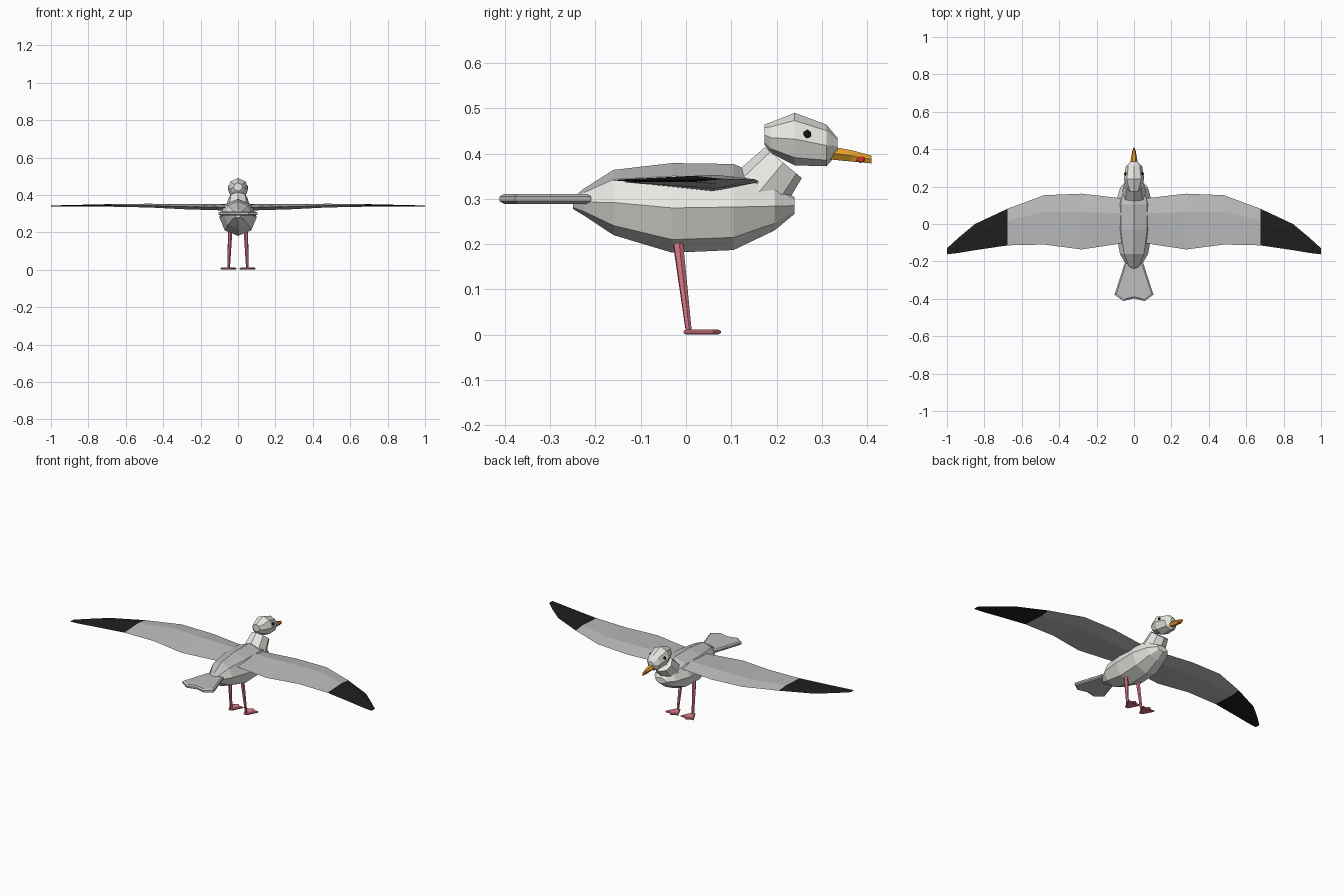
import bpy, bmesh, math
from mathutils import Vector

if "Cube" in bpy.data.objects:
    bpy.data.objects.remove(bpy.data.objects["Cube"])


def material(name, r, g, b):
    m = bpy.data.materials.new(name)
    m.diffuse_color = (r, g, b, 1)
    m.use_nodes = True
    m.node_tree.nodes["Principled BSDF"].inputs["Base Color"].default_value = m.diffuse_color
    return m


WHITE = material("white feathers", 0.83, 0.83, 0.79)
GREY = material("grey feathers", 0.50, 0.51, 0.52)
BLACK = material("black", 0.013, 0.013, 0.014)
ORANGE = material("orange beak", 0.88, 0.40, 0.03)
PINK = material("pink legs", 0.72, 0.20, 0.26)
RED = material("red spot", 0.75, 0.04, 0.03)


def finish(name, bm, mats, rule=None):
    bmesh.ops.recalc_face_normals(bm, faces=bm.faces)
    bm.normal_update()
    for f in bm.faces:
        f.smooth = False
        if rule and rule(f):
            f.material_index = 1
    me = bpy.data.meshes.new(name)
    bm.to_mesh(me)
    bm.free()
    for m in mats:
        me.materials.append(m)
    ob = bpy.data.objects.new(name, me)
    bpy.context.collection.objects.link(ob)
    return ob


def skin(name, rings, mats, rule=None):
    """Bridge equal-length rings of points and cap both ends."""
    bm = bmesh.new()
    vs = [[bm.verts.new(p) for p in ring] for ring in rings]
    n = len(vs[0])
    for a, b in zip(vs, vs[1:]):
        for i in range(n):
            bm.faces.new((a[i], a[(i + 1) % n], b[(i + 1) % n], b[i]))
    bm.faces.new(vs[0])
    bm.faces.new(vs[-1])
    return finish(name, bm, mats, rule)


def oval(y, cz, rx, rz, n=8):
    return [(rx * math.cos(math.tau * i / n), y, cz + rz * math.sin(math.tau * i / n))
            for i in range(n)]


def tube(name, p, q, r1, r2, n, mat):
    p, q = Vector(p), Vector(q)
    rot = (q - p).to_track_quat('Z', 'X')
    rings = [[c + rot @ Vector((r * math.cos(math.tau * i / n), r * math.sin(math.tau * i / n), 0))
              for i in range(n)] for c, r in ((p, r1), (q, r2))]
    return skin(name, rings, [mat])


def pebble(name, centre, size, mat):
    bm = bmesh.new()
    bmesh.ops.create_icosphere(bm, subdivisions=1, radius=1)
    for v in bm.verts:
        v.co = Vector(centre) + Vector([a * b for a, b in zip(v.co, size)])
    return finish(name, bm, [mat])


def slab(name, outline, centre, layers, mat):
    """Flat plate whose outline shrinks toward centre at each (z, scale) layer."""
    cx, cy = centre
    rings = [[(cx + (x - cx) * s, cy + (y - cy) * s, z) for x, y in outline] for z, s in layers]
    return skin(name, rings, [mat])


# Body with grey back
skin("body", [oval(*r) for r in (
    (-0.25, 0.29, 0.015, 0.012), (-0.225, 0.293, 0.038, 0.03),
    (-0.16, 0.292, 0.075, 0.072), (-0.03, 0.28, 0.1, 0.099),
    (0.105, 0.282, 0.1, 0.095), (0.195, 0.284, 0.074, 0.054),
    (0.24, 0.285, 0.035, 0.018))], [WHITE, GREY],
    lambda f: f.normal.z > 0.5 and f.calc_center_median().y < 0.17)

# Neck and head
tube("neck", (0, 0.14, 0.29), (0, 0.215, 0.38), 0.072, 0.053, 8, WHITE)
skin("head", [oval(*r) for r in (
    (0.173, 0.442, 0.024, 0.022), (0.187, 0.435, 0.037, 0.034),
    (0.24, 0.432, 0.055, 0.058), (0.31, 0.418, 0.043, 0.046),
    (0.334, 0.417, 0.018, 0.018))], [WHITE])

# Beak
skin("beak", [oval(0.315, 0.402, 0.022, 0.017, 6), oval(0.365, 0.395, 0.014, 0.0145, 6),
              oval(0.41, 0.387, 0.003, 0.01, 6)], [ORANGE])

# Tail fan
half = [(0.05, -0.21), (0.104, -0.378), (0.057, -0.412)]
tail = half + [(0, -0.398)] + [(-x, y) for x, y in reversed(half)]
slab("tail", tail, (0, -0.31), ((0.289, 0.9), (0.295, 1), (0.305, 1), (0.311, 0.9)), GREY)

# Wing stations: x, leading y, trailing y, height, half thickness
stations = ((0.04, 0.135, -0.1, 0.333, 0.017), (0.28, 0.162, -0.136, 0.337, 0.014),
            (0.48, 0.154, -0.11, 0.343, 0.010), (0.675, 0.082, -0.114, 0.344, 0.007),
            (0.85, 0.0, -0.14, 0.342, 0.005), (0.94, -0.075, -0.155, 0.341, 0.004),
            (1.0, -0.13, -0.162, 0.341, 0.002))

for s, side in ((1, "right"), (-1, "left")):
    rings = []
    for x, lead, trail, z, t in stations:
        ridge = lead - 0.33 * (lead - trail)
        rings.append([(s * x, lead, z), (s * x, ridge, z + t),
                      (s * x, trail, z), (s * x, ridge, z - t)])
    skin(side + "_wing", rings, [GREY, BLACK],
         lambda f: abs(f.calc_center_median().x) > 0.675)

    # Eye and beak spot
    pebble(side + "_eye", (s * 0.046, 0.268, 0.443), (0.008, 0.01, 0.01), BLACK)
    pebble(side + "_beak_spot", (s * 0.006, 0.385, 0.388), (0.005, 0.011, 0.009), RED)

    # Leg and webbed foot
    tube(side + "_leg", (s * 0.042, -0.018, 0.205), (s * 0.05, 0.006, 0.008), 0.012, 0.007, 6, PINK)
    foot = [(0.042, -0.006), (0.008, 0.062), (0.03, 0.06), (0.05, 0.077),
            (0.07, 0.06), (0.094, 0.062), (0.058, -0.006)]
    slab(side + "_foot", [(s * x, y) for x, y in foot], (s * 0.05, 0.035),
         ((0.0, 0.85), (0.004, 1), (0.008, 1), (0.012, 0.85)), PINK)
